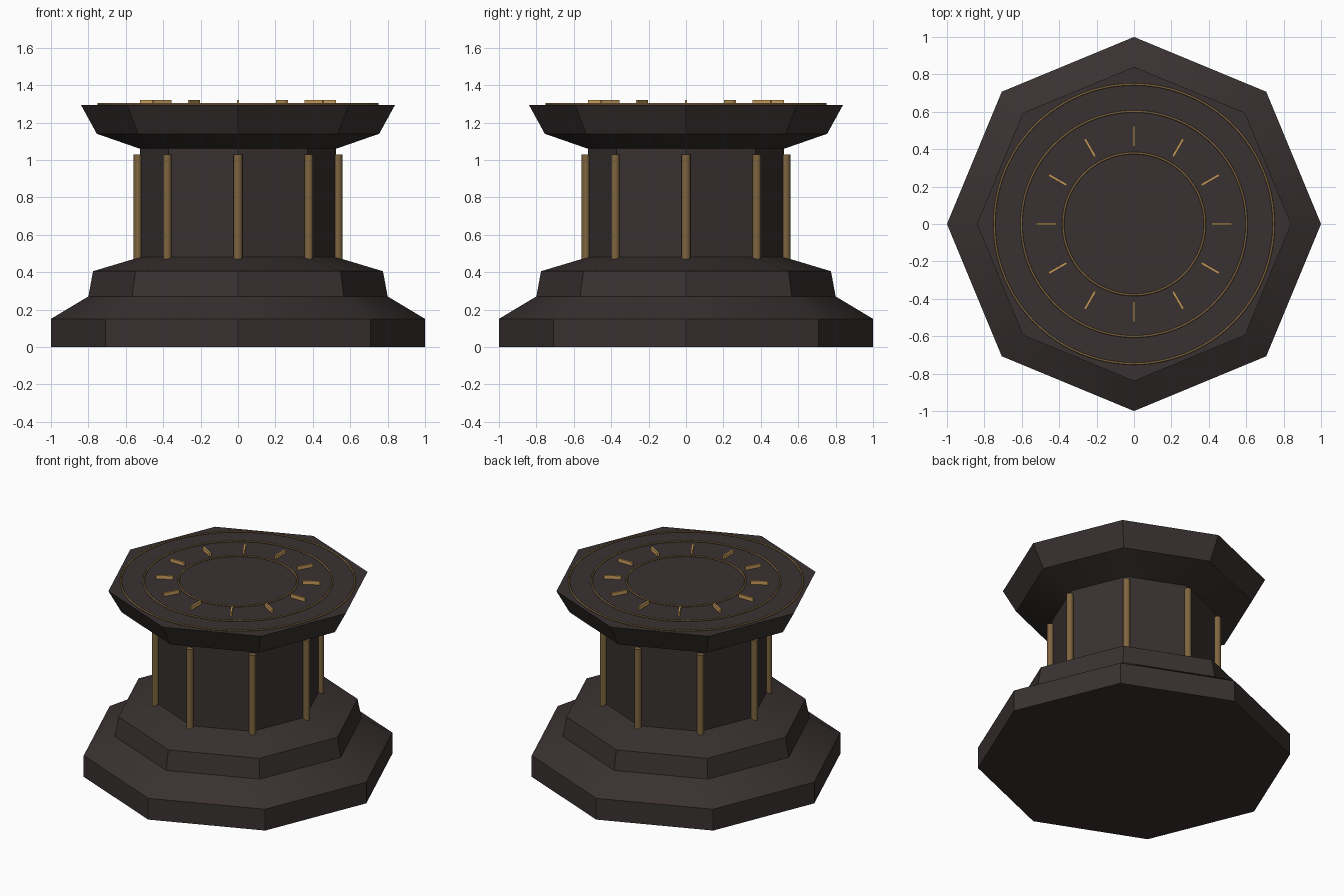
import bpy, bmesh, math
from mathutils import Matrix

if "Cube" in bpy.data.objects:
    bpy.data.objects.remove(bpy.data.objects["Cube"])


def material(name, rgb):
    m = bpy.data.materials.new(name)
    m.diffuse_color = (*rgb, 1)
    m.use_nodes = True
    m.node_tree.nodes["Principled BSDF"].inputs["Base Color"].default_value = m.diffuse_color
    return m


STONE = material("dark stone", (0.042, 0.031, 0.031))
BRONZE = material("aged bronze", (0.21, 0.13, 0.05))
GOLD = material("bright gold", (0.60, 0.34, 0.11))


def finish(bm, name, mat, angle=30):
    bmesh.ops.recalc_face_normals(bm, faces=bm.faces)
    me = bpy.data.meshes.new(name)
    bm.to_mesh(me)
    bm.free()
    me.materials.append(mat)
    ob = bpy.data.objects.new(name, me)
    bpy.context.collection.objects.link(ob)
    bpy.ops.object.select_all(action='DESELECT')
    ob.select_set(True)
    bpy.context.view_layer.objects.active = ob
    bpy.ops.object.shade_smooth_by_angle(angle=math.radians(angle))
    return ob


def lathe(name, profile, mat, sides=8):
    """Revolve (radius, height) points into a closed, capped solid."""
    bm = bmesh.new()
    loops = [[bm.verts.new((r * math.cos(math.tau * i / sides),
                            r * math.sin(math.tau * i / sides), z))
              for i in range(sides)] for r, z in profile]
    for a, b in zip(loops, loops[1:]):
        for i in range(sides):
            j = (i + 1) % sides
            bm.faces.new((a[i], a[j], b[j], b[i]))
    bm.faces.new(loops[0][::-1])
    bm.faces.new(loops[-1])
    return finish(bm, name, mat)


# Octagonal pedestal: stepped base, shaft and flared top
lathe("pedestal", [(1.0, 0), (1.0, 0.15), (0.80, 0.27), (0.775, 0.405),
                   (0.525, 0.48), (0.525, 1.06), (0.755, 1.14),
                   (0.84, 1.295)], STONE)

# Bronze rods on the shaft corners
for k in range(8):
    a = math.tau * k / 8
    bm = bmesh.new()
    bmesh.ops.create_cone(bm, cap_ends=True, segments=12, radius1=0.023,
                          radius2=0.023, depth=0.56,
                          matrix=Matrix.Translation((0.535 * math.cos(a),
                                                     0.535 * math.sin(a), 0.75)))
    finish(bm, f"corner_rod_{k + 1}", BRONZE, 40)

# Thin inlaid rings on the top
for name, r in (("outer_ring", 0.747), ("middle_ring", 0.602), ("inner_ring", 0.379)):
    bpy.ops.mesh.primitive_torus_add(major_radius=r, minor_radius=0.006,
                                     major_segments=96, minor_segments=8,
                                     location=(0, 0, 1.299))
    ring = bpy.context.object
    ring.name = name
    ring.data.materials.append(BRONZE)
    bpy.ops.object.shade_smooth_by_angle(angle=math.radians(60))

# Twelve gold dial marks
for k in range(12):
    bm = bmesh.new()
    bmesh.ops.create_cube(bm, size=1, matrix=Matrix.Rotation(math.tau * k / 12, 4, 'Z')
                          @ Matrix.Translation((0.47, 0, 1.307))
                          @ Matrix.Diagonal((0.11, 0.013, 0.026, 1)))
    finish(bm, f"dial_mark_{k + 1}", GOLD)
